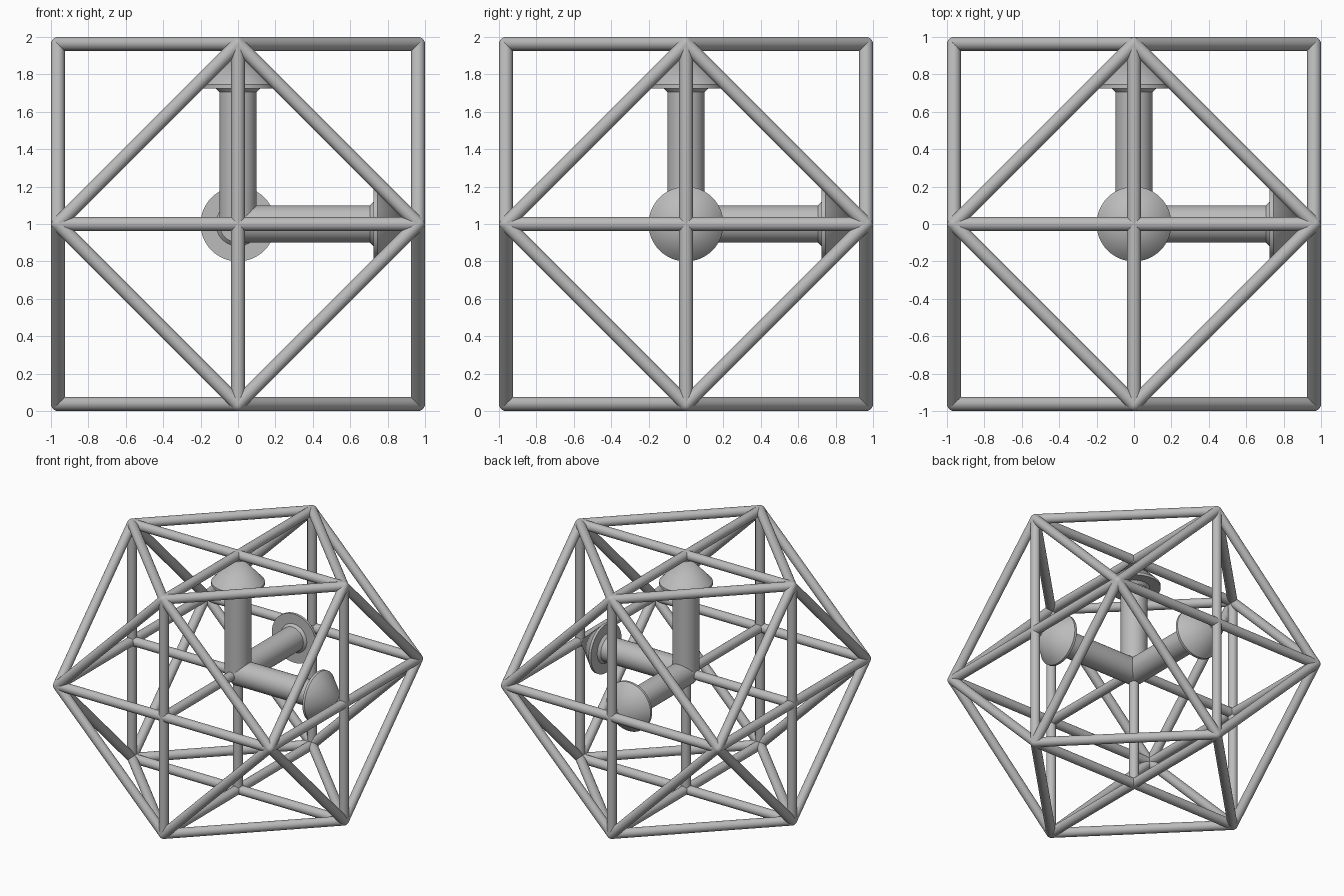
import bpy, bmesh, math
from itertools import combinations
from mathutils import Vector

old = bpy.data.objects.get("Cube")
if old:
    bpy.data.objects.remove(old, do_unlink=True)

ROD = 0.037            # strut radius
R = 1 - ROD            # distance from centre to strut centre lines
CENTRE = Vector((0, 0, 1))

grey = bpy.data.materials.new("plain_grey")
grey.use_nodes = True
grey.diffuse_color = (0.5, 0.5, 0.5, 1)
grey.node_tree.nodes["Principled BSDF"].inputs["Base Color"].default_value = (0.5, 0.5, 0.5, 1)


def finish(name, bm):
    mesh = bpy.data.meshes.new(name)
    bm.to_mesh(mesh)
    bm.free()
    mesh.materials.append(grey)
    obj = bpy.data.objects.new(name, mesh)
    obj.location = CENTRE
    bpy.context.collection.objects.link(obj)
    bpy.ops.object.select_all(action='DESELECT')
    obj.select_set(True)
    bpy.context.view_layer.objects.active = obj
    bpy.ops.object.shade_smooth_by_angle(angle=math.radians(35))
    return obj


def add_rod(bm, a, b):
    d = b - a
    verts = bmesh.ops.create_cone(bm, cap_ends=True, segments=24, radius1=ROD,
                                  radius2=ROD, depth=d.length)["verts"]
    bmesh.ops.rotate(bm, verts=verts, matrix=Vector((0, 0, 1)).rotation_difference(d).to_matrix())
    bmesh.ops.translate(bm, verts=verts, vec=(a + b) / 2)


# Twelve corners of the cage: one coordinate zero, the others at +-R
corners = []
for axis in range(3):
    for s in (-R, R):
        for t in (-R, R):
            p = [s, t]
            p.insert(axis, 0)
            corners.append(Vector(p))

# Cage edges and the crossing diagonals of its six square faces
edges, braces = bmesh.new(), bmesh.new()
for a, b in combinations(corners, 2):
    length = (a - b).length
    if length < 1.5 * R:
        add_rod(edges, a, b)
    elif length < 2.1 * R:
        add_rod(braces, a, b)
finish("cage_edges", edges)
finish("face_braces", braces)

# Round joints
joints = bmesh.new()
for p in corners:
    ball = bmesh.ops.create_uvsphere(joints, u_segments=24, v_segments=12, radius=ROD)["verts"]
    bmesh.ops.translate(joints, verts=ball, vec=p)
finish("corner_joints", joints)

# Thin axis rods and thick arrows along each positive axis
arrow_profile = [(0, 0), (0.1, 0), (0.1, 0.705), (0.118, 0.725), (0.2, 0.725),
                 (0.2, 0.745), (0, R)]
for i, name in enumerate("xyz"):
    d = Vector((0, 0, 0))
    d[i] = 1
    rod = bmesh.new()
    add_rod(rod, d * -R, d * R)
    finish(name + "_axis_rod", rod)

    arrow = bmesh.new()
    ring = [arrow.verts.new((r, 0, h)) for r, h in arrow_profile]
    outline = [arrow.edges.new(pair) for pair in zip(ring, ring[1:])]
    bmesh.ops.spin(arrow, geom=ring + outline, cent=(0, 0, 0), axis=(0, 0, 1),
                   angle=math.tau, steps=48)
    bmesh.ops.remove_doubles(arrow, verts=arrow.verts, dist=0.0001)
    bmesh.ops.recalc_face_normals(arrow, faces=arrow.faces)
    bmesh.ops.rotate(arrow, verts=arrow.verts,
                     matrix=Vector((0, 0, 1)).rotation_difference(d).to_matrix())
    finish(name + "_arrow", arrow)
